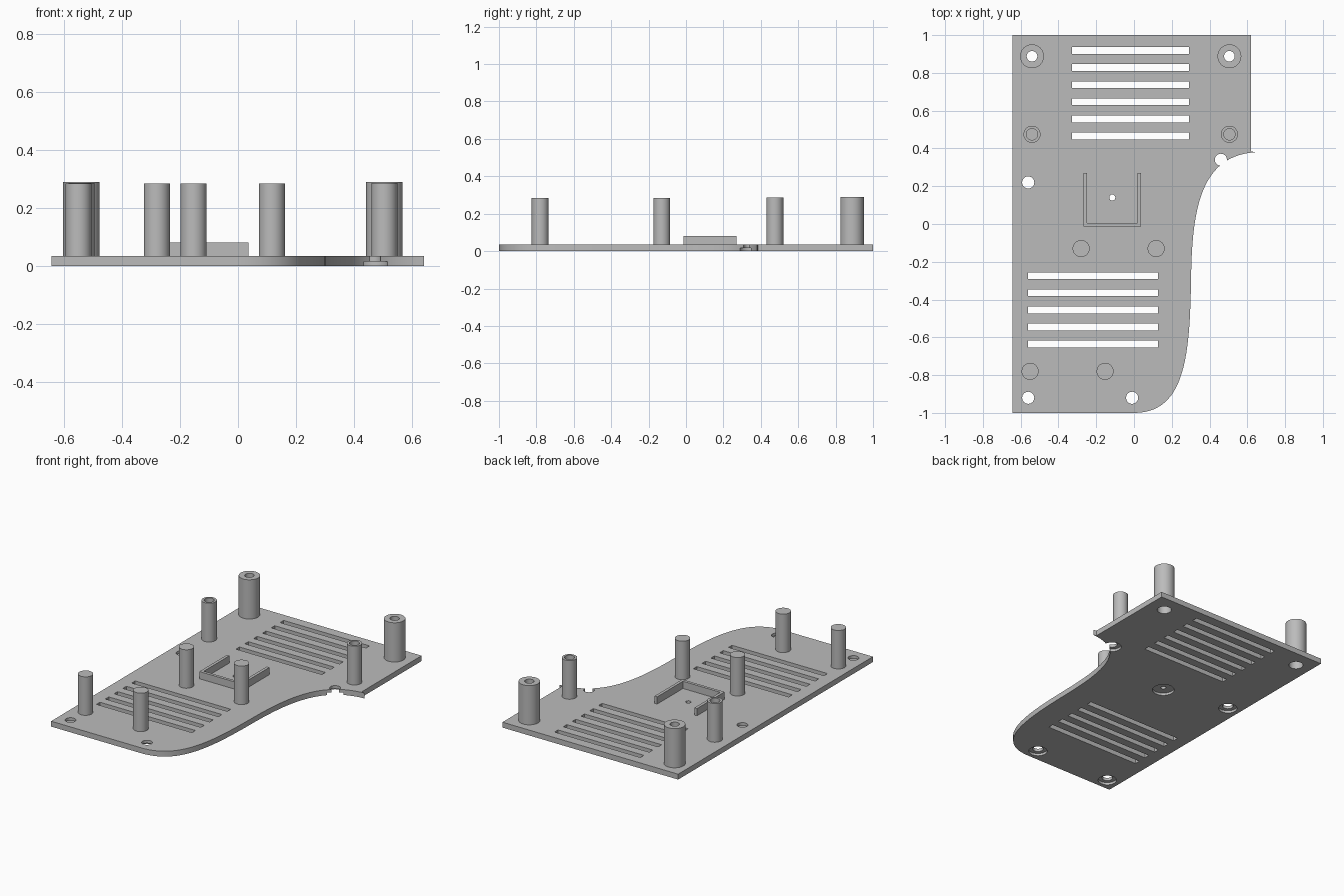
import bpy, bmesh, math
from mathutils import Vector
from mathutils.geometry import interpolate_bezier

if "Cube" in bpy.data.objects:
    bpy.data.objects.remove(bpy.data.objects["Cube"], do_unlink=True)

grey = bpy.data.materials.new("plain_grey")
grey.use_nodes = True
COLOR = (0.5, 0.5, 0.5, 1)
grey.diffuse_color = COLOR
grey.node_tree.nodes["Principled BSDF"].inputs["Base Color"].default_value = COLOR

THICK = 0.035
SEGMENTS = 48


def finish(bm, name):
    bmesh.ops.recalc_face_normals(bm, faces=bm.faces)
    mesh = bpy.data.meshes.new(name)
    bm.to_mesh(mesh)
    bm.free()
    mesh.materials.append(grey)
    obj = bpy.data.objects.new(name, mesh)
    bpy.context.collection.objects.link(obj)
    return obj


def smooth(obj):
    bpy.ops.object.select_all(action="DESELECT")
    obj.select_set(True)
    bpy.context.view_layer.objects.active = obj
    bpy.ops.object.shade_smooth_by_angle(angle=math.radians(30))


def prism(bm, outline, z0, z1):
    face = bm.faces.new([bm.verts.new((x, y, z0)) for x, y in outline])
    ext = bmesh.ops.extrude_face_region(bm, geom=[face])["geom"]
    top = [v for v in ext if isinstance(v, bmesh.types.BMVert)]
    bmesh.ops.translate(bm, verts=top, vec=(0, 0, z1 - z0))


def rectangle(x0, x1, y0, y1):
    return [(x0, y0), (x1, y0), (x1, y1), (x0, y1)]


def circle(x, y, r):
    turns = [math.tau * i / SEGMENTS for i in range(SEGMENTS)]
    return [(x + r * math.cos(a), y + r * math.sin(a)) for a in turns]


def post(name, x, y, profile, tube=False):
    """Spin a (radius, height) profile; a tube closes on itself, others get caps."""
    bm = bmesh.new()
    rings = [[bm.verts.new((px, py, z)) for px, py in circle(x, y, r)] for r, z in profile]
    pairs = list(zip(rings, rings[1:]))
    if tube:
        pairs.append((rings[-1], rings[0]))
    else:
        bm.faces.new(rings[0])
        bm.faces.new(rings[-1])
    for a, b in pairs:
        for i in range(SEGMENTS):
            j = (i + 1) % SEGMENTS
            bm.faces.new((a[i], a[j], b[j], b[i]))
    smooth(finish(bm, name))


def cut(target, shapes):
    """Subtract a list of (outline, bottom, top) prisms."""
    bm = bmesh.new()
    for outline, z0, z1 in shapes:
        prism(bm, outline, z0, z1)
    cutter = finish(bm, "cutter")
    cutter.hide_render = True
    mod = target.modifiers.new("cut", "BOOLEAN")
    mod.operation, mod.solver, mod.object = "DIFFERENCE", "EXACT", cutter
    bpy.context.view_layer.objects.active = target
    bpy.ops.object.modifier_apply(modifier=mod.name)
    bpy.data.objects.remove(cutter, do_unlink=True)


# Base plate with an S-curved side
lower = [(0, -1), (0.27, -1), (0.295, -0.7), (0.302, -0.3)]
upper = [(0.302, -0.3), (0.306, 0.1), (0.36, 0.36), (0.642, 0.38)]
curve = []
for points in (lower, upper):
    bez = interpolate_bezier(*[Vector((x, y, 0)) for x, y in points], 28)
    curve += [(p.x, p.y) for p in bez][(1 if curve else 0):]
bm = bmesh.new()
prism(bm, [(-0.644, -1)] + curve + [(0.62, 0.385), (0.62, 1), (-0.644, 1)], 0, THICK)
plate = finish(bm, "base_plate")

screw_holes = [(-0.56, 0.22), (0.46, 0.34), (-0.56, -0.92), (-0.01, -0.92)]
large_posts = [(-0.54, 0.888), (0.505, 0.888)]
socket_posts = [(-0.54, 0.475), (0.505, 0.475)]
solid_posts = [(-0.28, -0.13), (0.117, -0.13), (-0.55, -0.78), (-0.153, -0.78)]
centre_hole = (-0.115, 0.14)

# Vent slots and through holes
through = [circle(x, y, 0.032) for x, y in screw_holes]
through += [circle(x, y, 0.043) for x, y in large_posts]
through.append(circle(*centre_hole, 0.016))
for x0, x1, first, count in ((-0.328, 0.29, 0.466, 6), (-0.56, 0.127, -0.636, 5)):
    for i in range(count):
        y = first + 0.0905 * i
        through.append(rectangle(x0, x1, y - 0.018, y + 0.018))
cut(plate, [(o, -0.1, 0.1) for o in through])

# Shallow screw head recesses underneath
recesses = [circle(x, y, 0.056) for x, y in screw_holes] + [circle(*centre_hole, 0.066)]
cut(plate, [(o, -0.1, 0.016) for o in recesses])
smooth(plate)

# Large posts with stepped bores
for side, (x, y) in zip(("right", "left"), large_posts):
    post(f"large_post_{side}", x, y, [(0.043, THICK), (0.063, THICK), (0.063, 0.29),
         (0.028, 0.29), (0.028, 0.2), (0.043, 0.2)], tube=True)

# Socket posts with blind bores
for side, (x, y) in zip(("right", "left"), socket_posts):
    post(f"socket_post_{side}", x, y,
         [(0.045, THICK), (0.045, 0.287), (0.03, 0.287), (0.03, 0.06)])

# Solid support posts
for i, (x, y) in enumerate(solid_posts):
    post(f"support_post_{i + 1}", x, y, [(0.045, THICK), (0.045, 0.285)])

# U-shaped bracket, open to the back
bm = bmesh.new()
prism(bm, [(-0.268, -0.014), (0.037, -0.014), (0.037, 0.27), (0.018, 0.27),
           (0.018, 0.005), (-0.249, 0.005), (-0.249, 0.27), (-0.268, 0.27)], THICK, 0.082)
finish(bm, "bracket")
